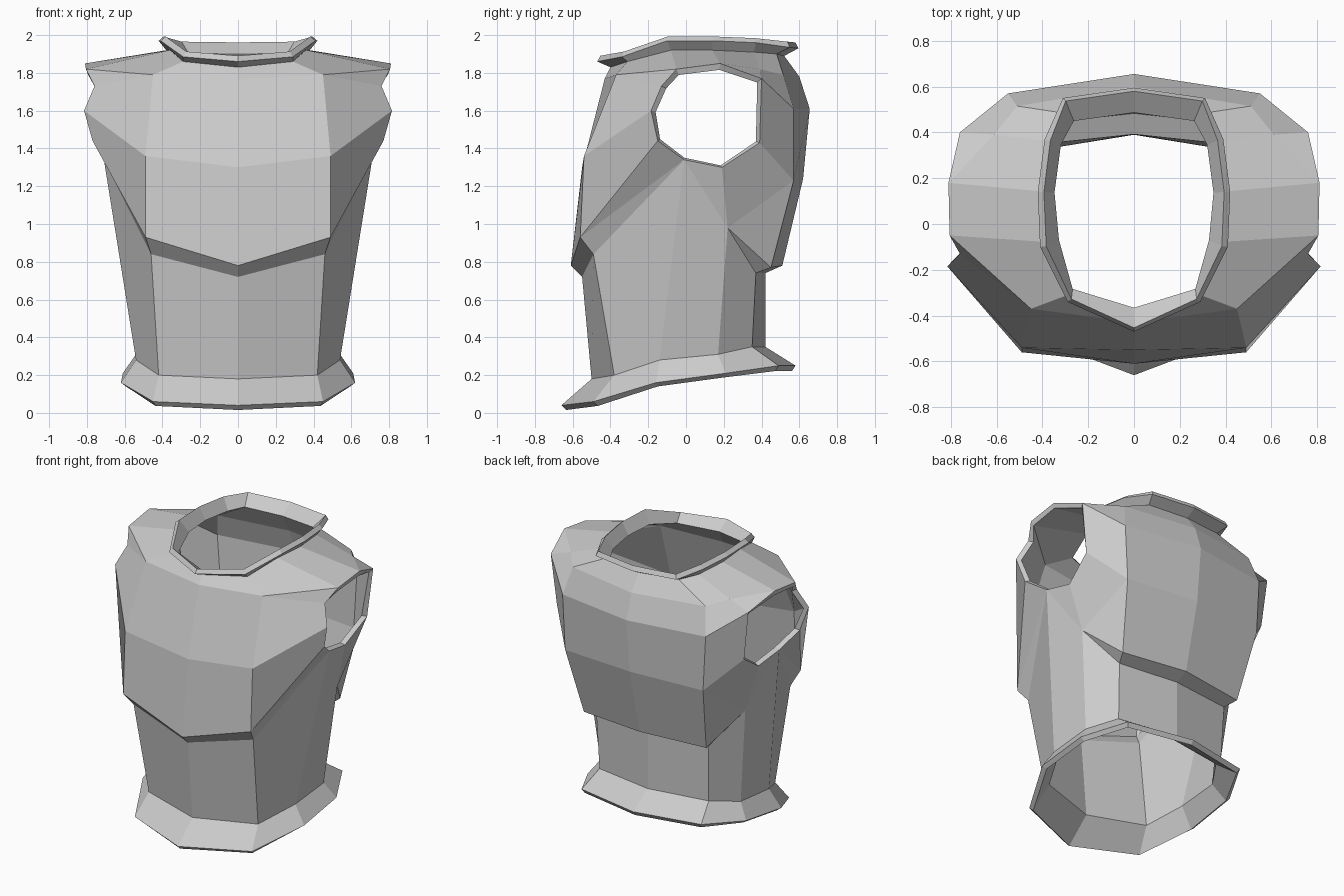
import bpy
import bmesh
from mathutils import Vector

default_cube = bpy.data.objects.get("Cube")
if default_cube:
    bpy.data.objects.remove(default_cube)

# One metal colour
steel = bpy.data.materials.new("plain_steel_grey")
steel.use_nodes = True
steel_colour = (0.6, 0.6, 0.6, 1)
steel.diffuse_color = steel_colour
steel.node_tree.nodes["Principled BSDF"].inputs["Base Color"].default_value = steel_colour

shell = bmesh.new()


def points(*coordinates):
    """Add a row of points to the left half of the shell."""
    return [shell.verts.new(Vector(co)) for co in coordinates]


def panel(*corners):
    return shell.faces.new(corners)


def strip(lower, upper):
    """Join two rows of equal length with four-sided panels."""
    for a, b, c, d in zip(lower, lower[1:], upper[1:], upper):
        panel(a, b, c, d)


# Flared hem and waist rows, running from front centre to back centre
hem = points((0, -.66, .04), (.45, -.49, .06), (.62, -.16, .16),
             (.61, .21, .21), (.46, .49, .25), (0, .58, .25))
waist = points((0, -.5, .18), (.42, -.38, .2), (.54, -.14, .28),
               (.54, .17, .31), (.42, .35, .35), (0, .42, .35))
strip(hem, waist)

# Front: belly, overhanging chest ridge, chest and upper chest
belly = points((0, -.55, .72), (.46, -.49, .84))
ridge = points((0, -.61, .78), (.49, -.56, .93))
chest = points((0, -.55, 1.3), (.49, -.54, 1.36))
upper_chest = points((0, -.43, 1.77), (.45, -.37, 1.79))

# Back: loin, overhanging plate edge, then three rising rows
loin = points((.43, .37, .74), (0, .42, .74))
plate_edge = points((.47, .45, .77), (0, .51, .78))
mid_back = points((.53, .57, 1.23), (0, .62, 1.24))
high_back = points((.55, .57, 1.61), (0, .655, 1.61))
nape = points((.51, .515, 1.79), (0, .6, 1.78))

# Collar base and flared collar lip
neck = points((0, -.4, 1.83), (.29, -.31, 1.86), (.36, -.08, 1.92),
              (.38, .14, 1.92), (.35, .36, 1.91), (.28, .48, 1.9),
              (0, .52, 1.89))
collar = points((0, -.47, 1.86), (.29, -.34, 1.885), (.41, -.1, 1.97),
                (.42, .14, 1.97), (.39, .37, 1.96), (.31, .55, 1.935),
                (0, .595, 1.93))
strip(neck, collar)

for rows in ((waist[:2], belly, ridge, chest, upper_chest, neck[:2]),
             (waist[-2:], loin, plate_edge, mid_back, high_back, nape, neck[-2:])):
    for lower, upper in zip(rows, rows[1:]):
        strip(lower, upper)

# Armhole rim
top_front, top_back = points((.805, -.05, 1.82), (.81, .18, 1.85))
front_high, front_mid, front_low = points(
    (.76, -.13, 1.73), (.815, -.185, 1.6), (.77, -.15, 1.44))
under_front, under_back = points((.71, -.01, 1.34), (.69, .19, 1.3))
rear_low, rear_high = points((.72, .39, 1.43), (.76, .4, 1.77))
flank, shoulder_blade = points((.61, .22, .98), (.61, .39, 1.82))

# Side under the arm
panel(waist[1], waist[2], under_front, belly[1])
panel(waist[2], waist[3], flank, under_front)
panel(waist[3], waist[4], loin[0], flank)
panel(flank, under_back, under_front)
panel(flank, loin[0], plate_edge[0])
panel(flank, plate_edge[0], mid_back[0])
panel(flank, mid_back[0], rear_low, under_back)
panel(belly[1], under_front, ridge[1])
panel(ridge[1], under_front, front_low)

# Front of the shoulder
panel(ridge[1], front_low, front_mid, chest[1])
panel(chest[1], front_mid, front_high, upper_chest[1])
panel(upper_chest[1], front_high, top_front)
panel(upper_chest[1], top_front, neck[2], neck[1])

# Top and back of the shoulder
panel(neck[2], top_front, top_back, neck[3])
panel(neck[3], top_back, shoulder_blade, neck[4])
panel(top_back, rear_high, shoulder_blade)
panel(neck[4], shoulder_blade, nape[0], neck[5])
panel(shoulder_blade, rear_high, high_back[0], nape[0])
panel(high_back[0], rear_high, rear_low, mid_back[0])

# Make every panel face outwards
bmesh.ops.recalc_face_normals(shell, faces=shell.faces)
shell.normal_update()
chest_face = next(f for f in shell.faces if chest[0] in f.verts and ridge[0] in f.verts)
if chest_face.normal.y > 0:
    bmesh.ops.reverse_faces(shell, faces=shell.faces)

mesh = bpy.data.meshes.new("breastplate")
shell.to_mesh(mesh)
shell.free()
mesh.materials.append(steel)
breastplate = bpy.data.objects.new("breastplate", mesh)
bpy.context.collection.objects.link(breastplate)

# Right half, then plate thickness
mirror = breastplate.modifiers.new("right_half", "MIRROR")
mirror.use_clip = True
thickness = breastplate.modifiers.new("plate_thickness", "SOLIDIFY")
thickness.thickness = .035
thickness.offset = -1
